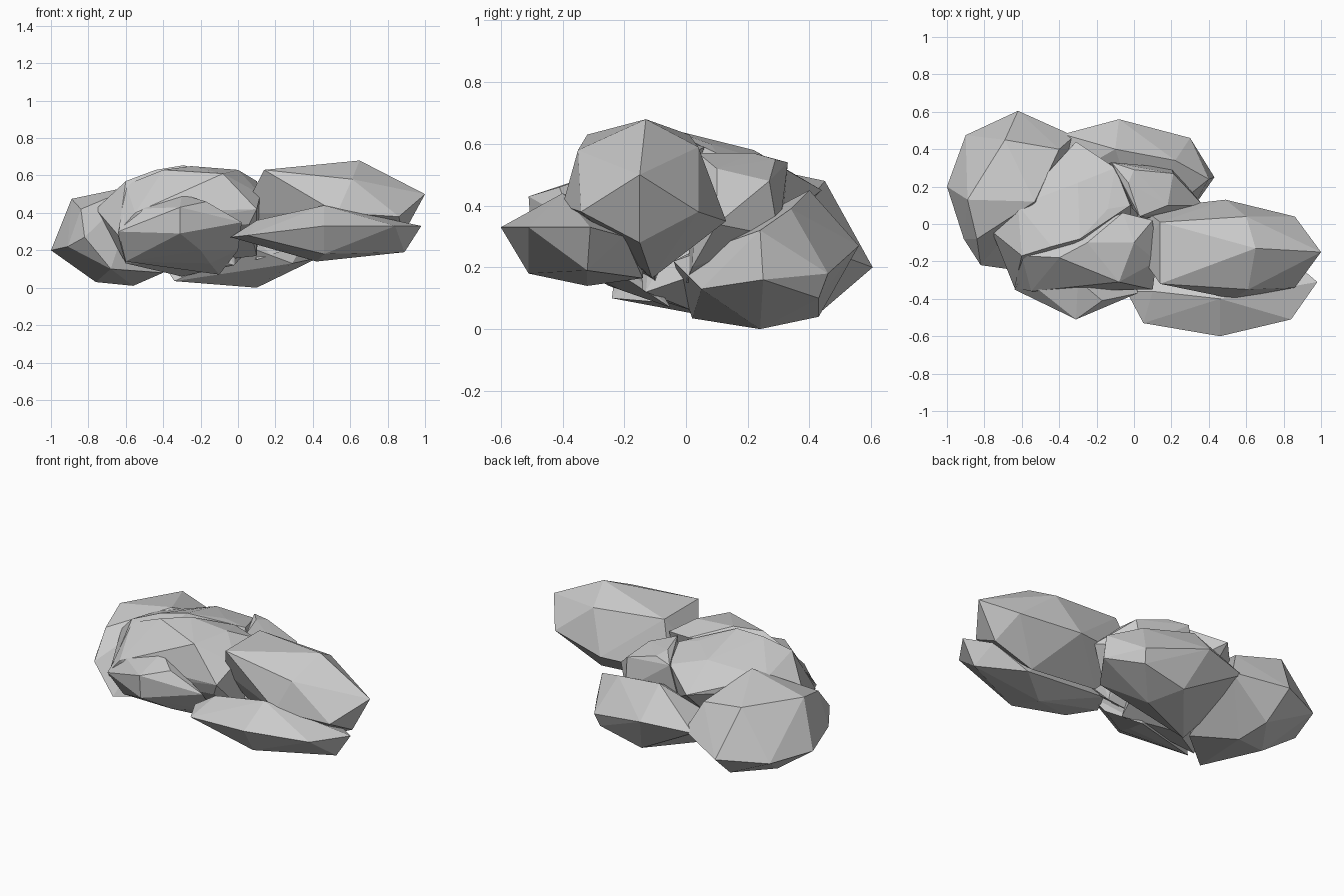
import bpy, bmesh, math

# Each boulder is the faceted hull of a few corner points
def boulder(name, corners):
    bm = bmesh.new()
    for c in corners:
        bm.verts.new(c)
    bmesh.ops.convex_hull(bm, input=bm.verts[:])
    loose = [v for v in bm.verts if not v.link_faces]
    bmesh.ops.delete(bm, geom=loose, context='VERTS')
    bmesh.ops.recalc_face_normals(bm, faces=bm.faces[:])
    me = bpy.data.meshes.new(name)
    bm.to_mesh(me)
    bm.free()
    ob = bpy.data.objects.new(name, me)
    bpy.context.collection.objects.link(ob)
    return ob

# Tall boulder on the right
boulder("right_upper_rock", [
    (1.0, -.15, .5), (.65, -.13, .68), (.14, -.32, .63), (.14, .01, .63),
    (.61, -.35, .58), (.60, .04, .59), (.86, .04, .38), (.49, .13, .35),
    (.53, -.40, .40), (.86, -.34, .38), (.02, -.15, .4), (.05, .08, .35),
    (.88, -.15, .28), (.65, -.11, .165), (.2, -.1, .2)])

# Flat boulder at front right
boulder("right_lower_rock", [
    (.98, -.31, .33), (.84, -.51, .33), (.46, -.60, .33), (.05, -.53, .28),
    (-.04, -.36, .27), (.46, -.40, .44), (.1, -.36, .36), (.89, -.32, .19),
    (.46, -.51, .18), (.42, -.32, .14), (.85, -.2, .3), (.46, -.14, .3),
    (.65, -.14, .165), (.05, -.2, .25)])

# Broad boulder at back right
boulder("back_right_rock", [
    (.43, .25, .16), (.40, .24, .32), (.30, .46, .18), (-.08, .56, .27),
    (-.38, .48, .25), (.22, .34, .39), (-.1, .40, .45), (.28, .43, .1),
    (.1, .24, .0), (.0, .43, .04), (.29, .05, .13), (.05, -.04, .22),
    (-.34, .02, .035), (-.45, .2, .2)])

# Blocky boulder at back left
boulder("back_left_rock", [
    (-1.0, .2, .2), (-.9, .475, .2), (-.62, .605, .2), (-.32, .47, .25),
    (-.82, -.22, .27), (-.91, -.08, .22), (-.89, .13, .475), (-.69, .45, .48),
    (-.84, -.08, .42), (-.76, .2, .03), (-.56, .24, .01), (-.60, .43, .05),
    (-.40, .40, .42), (-.53, .12, .55), (-.68, -.24, .1), (-.4, .0, .08)])

# Core boulder in the middle
boulder("middle_rock", [
    (-.31, .44, .45), (-.62, .10, .51), (-.76, -.04, .42), (-.10, .30, .53),
    (-.30, .22, .58), (-.14, .08, .60), (-.29, -.08, .655), (-.44, -.12, .63),
    (-.60, -.17, .57), (-.64, -.34, .28), (-.02, .1, .57), (-.30, .02, .06),
    (-.6, -.2, .13), (-.02, -.13, .12), (.05, .1, .2)])

# Smaller boulder bridging middle and back right
boulder("bridge_rock", [
    (-.12, .33, .54), (-.03, .22, .57), (.0, .29, .55), (.21, .27, .48),
    (.37, .1, .34), (.18, .1, .52), (.03, .04, .57), (.2, .3, .3),
    (.1, .0, .15), (-.2, .3, .2), (.25, .02, .2)])

# Topmost boulder
boulder("top_rock", [
    (-.40, -.18, .63), (-.25, -.1, .65), (.0, -.1, .63), (.1, .02, .57),
    (.12, -.2, .50), (.1, -.35, .42), (-.08, -.31, .61), (-.55, -.36, .40),
    (-.6, -.17, .55), (-.64, -.34, .30), (-.06, .06, .59),
    (-.35, -.1, .12), (.06, -.32, .34), (.1, -.1, .17)])

# Jutting boulder at the front
boulder("front_rock", [
    (-.31, -.51, .43), (-.64, -.35, .30), (-.31, -.50, .29), (-.17, -.41, .46),
    (.02, -.37, .35), (-.3, -.3, .5), (-.6, -.28, .42), (-.2, -.36, .2),
    (.0, -.25, .2), (-.15, -.22, .13), (-.6, -.25, .14), (-.1, -.05, .07)])
